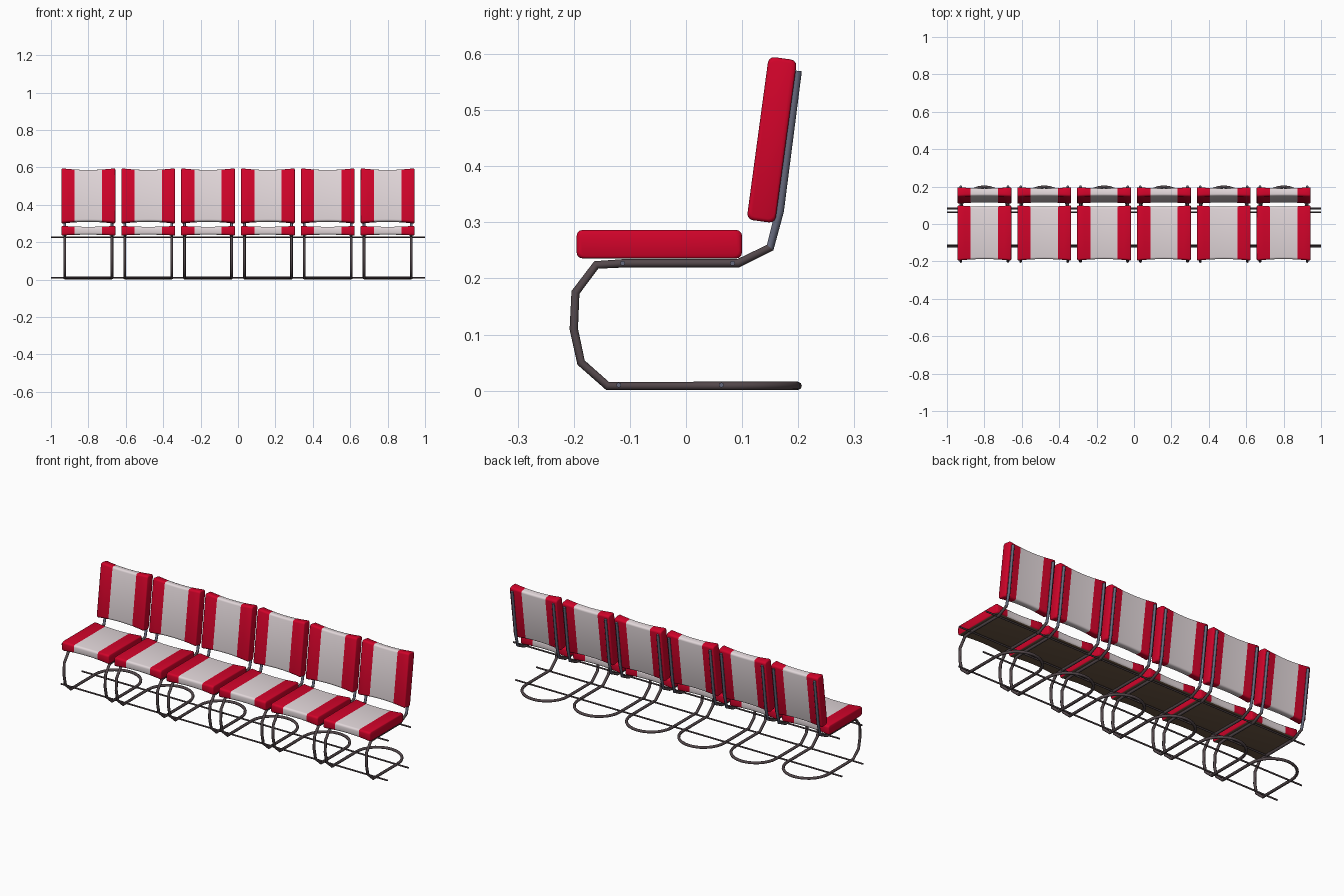
import bpy, bmesh, math
from mathutils import Matrix

if "Cube" in bpy.data.objects:
    bpy.data.objects.remove(bpy.data.objects["Cube"])


def material(name, rgb):
    m = bpy.data.materials.new(name)
    m.diffuse_color = (*rgb, 1)
    m.use_nodes = True
    m.node_tree.nodes["Principled BSDF"].inputs["Base Color"].default_value = m.diffuse_color
    return m


RED = material("red vinyl", (0.64, 0.001, 0.023))
WHITE = material("pale vinyl", (0.76, 0.68, 0.70))
BROWN = material("brown underside", (0.15, 0.095, 0.058))
STEEL = material("dark brownish steel", (0.087, 0.064, 0.07))
BLUE_STEEL = material("blue grey steel", (0.13, 0.14, 0.20))


def rounded_rect(hl, ht, r, n=3):
    """Outline of a rounded rectangle, half sizes hl x ht."""
    pts = []
    for k, (sx, sy) in enumerate([(1, 1), (-1, 1), (-1, -1), (1, -1)]):
        for i in range(n + 1):
            a = math.pi / 2 * (k + i / n)
            pts.append((sx * (hl - r) + r * math.cos(a), sy * (ht - r) + r * math.sin(a)))
    return pts


# Stations across the cushion: (x, inset); the middle is slightly dished
HALF = [(0.144, 0.006), (0.142, 0.002), (0.138, 0.0), (0.105, 0.003), (0.073, 0.0055),
        (0.037, 0.007)]
STATIONS = [(-x, d) for x, d in HALF] + [(0, 0.0075)] + [(x, d) for x, d in reversed(HALF)]


def cushion(name, cx, cy, cz, hl, ht, tilt, underside=False):
    bm = bmesh.new()
    rings = []
    for x, d in STATIONS:
        out = rounded_rect(hl - d, ht - d * 0.6, 0.011)
        rings.append([bm.verts.new((x, p, q)) for p, q in out])
    n = len(rings[0])
    for a, b in zip(rings, rings[1:]):
        for i in range(n):
            j = (i + 1) % n
            bm.faces.new((a[i], a[j], b[j], b[i]))
    bm.faces.new(rings[0])
    bm.faces.new(list(reversed(rings[-1])))
    bmesh.ops.recalc_face_normals(bm, faces=bm.faces)
    # Pale centre stripe, red wings, brown bottom
    for f in bm.faces:
        if underside and f.normal.z < -0.95:
            f.material_index = 2
        elif abs(f.calc_center_median().x) < 0.073:
            f.material_index = 1
    bm.transform(Matrix.Translation((cx, cy, cz)) @ Matrix.Rotation(tilt, 4, 'X'))
    me = bpy.data.meshes.new(name)
    bm.to_mesh(me)
    bm.free()
    for m in (RED, WHITE, BROWN):
        me.materials.append(m)
    ob = bpy.data.objects.new(name, me)
    bpy.context.collection.objects.link(ob)
    shade(ob, 40)


def shade(ob, deg):
    bpy.ops.object.select_all(action='DESELECT')
    ob.select_set(True)
    bpy.context.view_layer.objects.active = ob
    if ob.type == 'CURVE':
        bpy.ops.object.convert(target='MESH')
    bpy.ops.object.shade_smooth_by_angle(angle=math.radians(deg))


def tube(name, pts, radius):
    cu = bpy.data.curves.new(name, 'CURVE')
    cu.dimensions = '3D'
    cu.bevel_depth = radius
    cu.bevel_resolution = 2
    cu.use_fill_caps = True
    sp = cu.splines.new('POLY')
    sp.points.add(len(pts) - 1)
    for p, co in zip(sp.points, pts):
        p.co = (*co, 1)
    cu.materials.append(STEEL)
    cu.materials.append(BLUE_STEEL)
    ob = bpy.data.objects.new(name, cu)
    bpy.context.collection.objects.link(ob)
    shade(ob, 50)
    # Uprights behind the backrest, and rail ends, are bluer
    ob = bpy.context.view_layer.objects.active
    for f in ob.data.polygons:
        f.material_index = int(f.center.z > 0.27 or abs(f.normal.x) > 0.99 and abs(f.center.x) > 0.99)


# Side profile of the cantilever frame (y, z), from back top to floor
SIDE = [(0.199, 0.57), (0.167, 0.32), (0.15, 0.255), (0.093, 0.227), (-0.11, 0.227),
        (-0.16, 0.224), (-0.197, 0.175), (-0.2, 0.11), (-0.187, 0.05), (-0.14, 0.0085)]
W = 0.126   # half distance between the frame sides

for i in range(6):
    cx = (i - 2.5) * 0.32
    cushion(f"seat_{i + 1}", cx, -0.0475, 0.261, 0.1475, 0.0255, 0, True)
    cushion(f"backrest_{i + 1}", cx, 0.153, 0.447, 0.1465, 0.0255, math.radians(90 - 7.7))
    # One continuous tube: upright, front bend, round floor loop, and back up
    left = [(cx - W, y, z) for y, z in SIDE]
    loop = [(cx - W * math.cos(a), 0.073 + W * math.sin(a), 0.0085)
            for a in (math.pi * k / 14 for k in range(15))]
    right = [(cx + W, y, z) for y, z in reversed(SIDE)]
    tube(f"frame_{i + 1}", left + loop + right, 0.0075)

# Long rails joining the six chairs
for name, y, z in [("seat_rail_front", -0.113, 0.227), ("seat_rail_back", 0.083, 0.227),
                   ("floor_rail_front", -0.12, 0.01), ("floor_rail_back", 0.063, 0.01)]:
    tube(name, [(-1, y, z), (1, y, z)], 0.0045)
